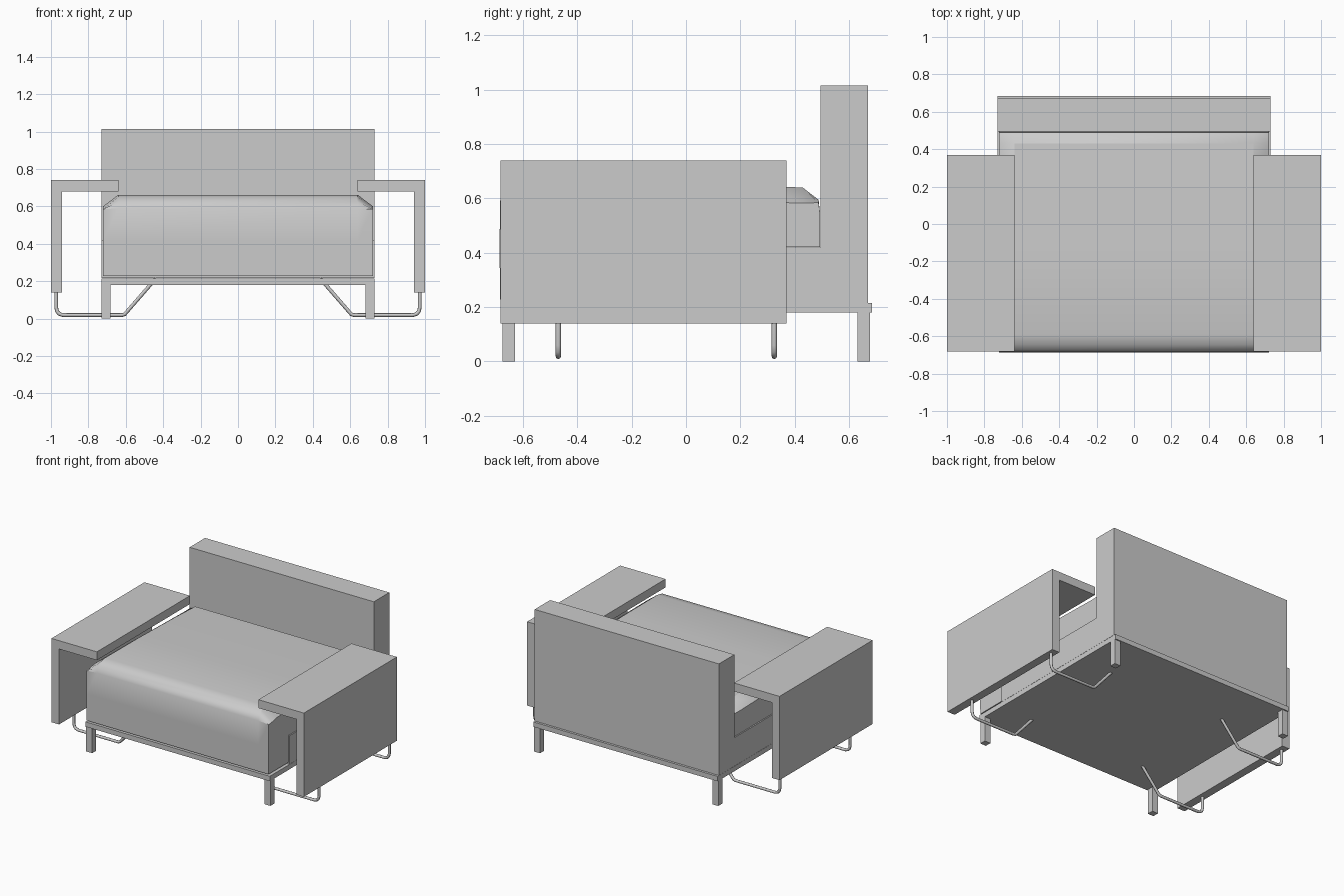
import bpy
import bmesh
from math import radians

cube = bpy.data.objects.get("Cube")
if cube:
    bpy.data.objects.remove(cube, do_unlink=True)

GREY = (0.6, 0.6, 0.6, 1)
grey = bpy.data.materials.new("light_grey")
grey.use_nodes = True
grey.diffuse_color = GREY
grey.node_tree.nodes["Principled BSDF"].inputs["Base Color"].default_value = GREY


def add_object(name, data):
    obj = bpy.data.objects.new(name, data)
    bpy.context.collection.objects.link(obj)
    data.materials.append(grey)
    return obj


def loft(name, sections):
    """Skin a row of matching closed sections and cap both ends."""
    bm = bmesh.new()
    rings = [[bm.verts.new(p) for p in section] for section in sections]
    for a, b in zip(rings, rings[1:]):
        for i in range(len(a)):
            j = (i + 1) % len(a)
            bm.faces.new((a[i], a[j], b[j], b[i]))
    bm.faces.new(rings[0])
    bm.faces.new(rings[-1])
    bmesh.ops.recalc_face_normals(bm, faces=bm.faces)
    mesh = bpy.data.meshes.new(name)
    bm.to_mesh(mesh)
    bm.free()
    return add_object(name, mesh)


def box(name, x, y, z):
    corners = [(x[0], z[0]), (x[1], z[0]), (x[1], z[1]), (x[0], z[1])]
    return loft(name, [[(px, py, pz) for px, pz in corners] for py in y])


# Base frame, seat platform and backrest
box("base_frame", (-0.73, 0.73), (-0.683, 0.685), (0.18, 0.215))
box("seat_platform", (-0.73, 0.73), (-0.46, 0.495), (0.216, 0.42))
box("backrest", (-0.73, 0.73), (0.495, 0.67), (0.216, 1.015))

# Seat cushion with a front drop, crowned top and bevelled ends
outline = [(-0.685, 0.228), (-0.686, 0.42), (-0.685, 0.59), (-0.672, 0.625),
           (-0.645, 0.65), (-0.59, 0.662), (-0.2, 0.66), (0.2, 0.65),
           (0.43, 0.64), (0.488, 0.595), (0.494, 0.54), (0.494, 0.421),
           (-0.461, 0.421), (-0.461, 0.228)]


def cushion_section(x, top_limit):
    return [(x, y, min(z, top_limit)) if z < 0.59 else
            (x, y, z - (0.662 - top_limit) * min(1, (z - 0.585) / 0.06))
            for y, z in outline]


cushion = loft("seat_cushion", [cushion_section(-0.722, 0.6), cushion_section(-0.64, 0.662),
                                cushion_section(0.64, 0.662), cushion_section(0.722, 0.6)])
bpy.context.view_layer.objects.active = cushion
cushion.select_set(True)
bpy.ops.object.shade_smooth_by_angle(angle=radians(32))
cushion.select_set(False)

for side, s in (("left", 1), ("right", -1)):
    # Angled armrest: a side panel with a flat top
    profile = [(1, 0.14), (1, 0.74), (0.64, 0.74), (0.64, 0.68), (0.94, 0.68), (0.94, 0.14)]
    loft(side + "_armrest", [[(s * x, y, z) for x, z in profile] for y in (-0.683, 0.37)])

    for end, leg_y, tube_y in (("front", -0.675, -0.47), ("back", 0.632, 0.325)):
        # Square leg
        box(f"{end}_{side}_leg", (s * 0.683, s * 0.73), (leg_y, leg_y + 0.045), (0, 0.181))

        # Bent tube joining the armrest to the base
        path = [(0.972, 0.15), (0.972, 0.06), (0.967, 0.038), (0.955, 0.025),
                (0.935, 0.019), (0.62, 0.019), (0.605, 0.024), (0.44, 0.214)]
        curve = bpy.data.curves.new(f"{end}_{side}_tube", "CURVE")
        curve.dimensions = "3D"
        curve.bevel_depth = 0.01
        curve.bevel_resolution = 2
        curve.use_fill_caps = True
        spline = curve.splines.new("POLY")
        spline.points.add(len(path) - 1)
        for point, (x, z) in zip(spline.points, path):
            point.co = (s * x, tube_y, z, 1)
        add_object(f"{end}_{side}_tube", curve)
